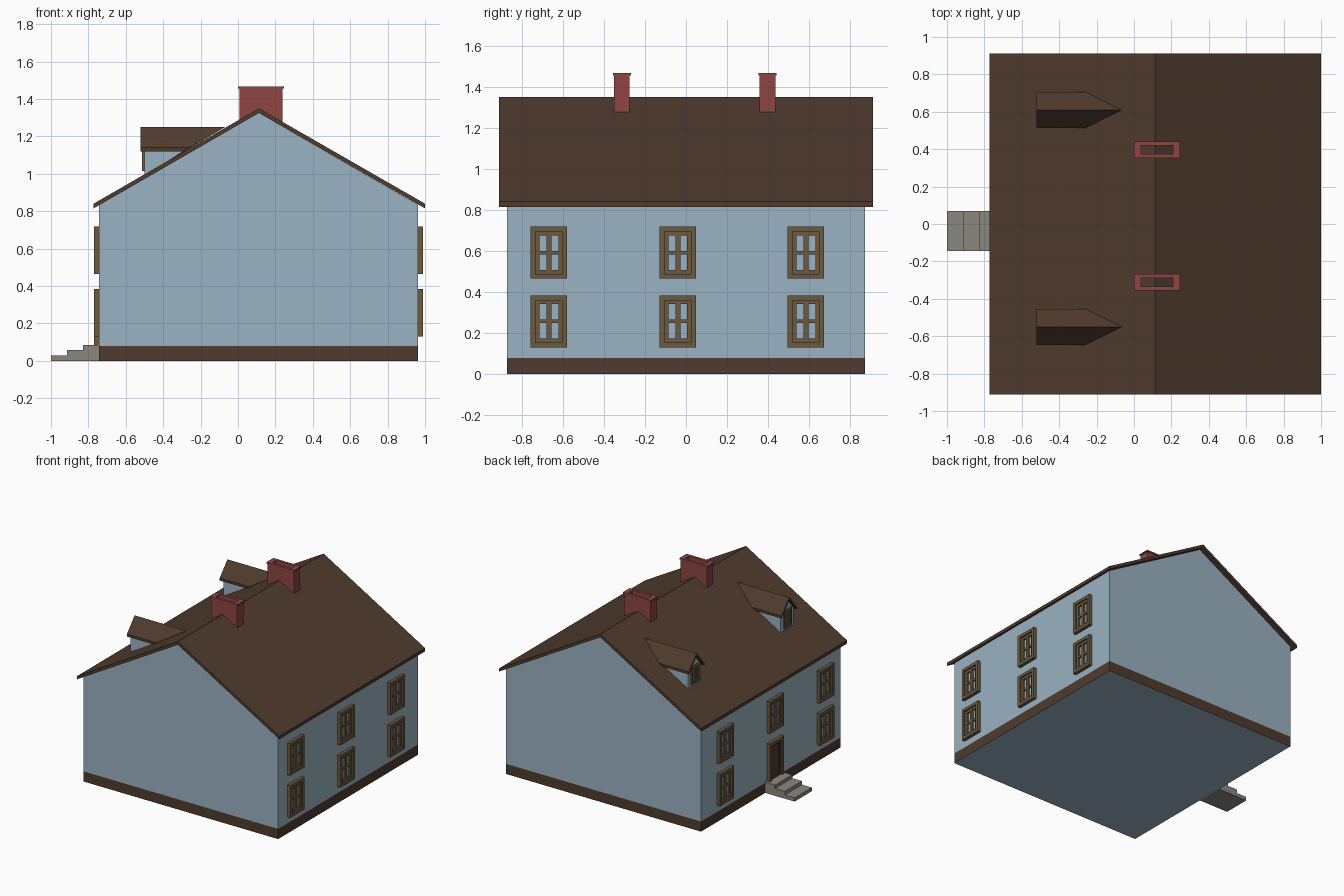
import bpy, bmesh

if "Cube" in bpy.data.objects:
    bpy.data.objects.remove(bpy.data.objects["Cube"])


def lin(c):
    c /= 255
    return c / 12.92 if c <= 0.04045 else ((c + 0.055) / 1.055) ** 2.4


def mat(name, r, g, b):
    m = bpy.data.materials.new(name)
    m.diffuse_color = (lin(r), lin(g), lin(b), 1)
    m.use_nodes = True
    m.node_tree.nodes["Principled BSDF"].inputs["Base Color"].default_value = m.diffuse_color
    return m


BLUE = mat("pale blue wall", 154, 178, 194)
BROWN = mat("dark brown", 80, 59, 46)
FRAME = mat("tan frame", 108, 90, 64)
BRICK = mat("red brick", 142, 70, 68)
STONE = mat("grey stone", 138, 135, 125)

# Main measurements
WX0, WX1, WY = -0.743, 0.963, 0.873      # walls
RX0, RX1, RY = -0.772, 1.0, 0.912        # roof edges
CX, TOP, EAVE, THICK = 0.112, 1.35, 0.84, 0.025
SLOPE = (TOP - EAVE) / (CX - RX0)


def finish(name, bm, *mats):
    bmesh.ops.recalc_face_normals(bm, faces=bm.faces)
    me = bpy.data.meshes.new(name)
    bm.to_mesh(me)
    bm.free()
    for m in mats:
        me.materials.append(m)
    ob = bpy.data.objects.new(name, me)
    bpy.context.collection.objects.link(ob)
    return ob


def loft(bm, a, b):
    """Solid between two matching outlines."""
    va = [bm.verts.new(p) for p in a]
    vb = [bm.verts.new(p) for p in b]
    n = len(va)
    bm.faces.new(va)
    bm.faces.new(vb[::-1])
    for i in range(n):
        j = (i + 1) % n
        bm.faces.new((va[j], va[i], vb[i], vb[j]))


def box(bm, x0, x1, y0, y1, z0, z1):
    loft(bm, [(x0, y0, z0), (x1, y0, z0), (x1, y1, z0), (x0, y1, z0)],
         [(x0, y0, z1), (x1, y0, z1), (x1, y1, z1), (x0, y1, z1)])


def under(x):
    return TOP - THICK - abs(x - CX) * SLOPE


# Walls with gables; the lowest band is the brown plinth
bm = bmesh.new()
outline = [(WX0, 0), (WX1, 0), (WX1, under(WX1)), (CX, under(CX)), (WX0, under(WX0))]
loft(bm, [(x, -WY, z) for x, z in outline], [(x, WY, z) for x, z in outline])
bmesh.ops.bisect_plane(bm, geom=bm.verts[:] + bm.edges[:] + bm.faces[:],
                       plane_co=(0, 0, 0.08), plane_no=(0, 0, 1))
for f in bm.faces:
    f.material_index = int(0.01 < f.calc_center_median().z < 0.08)
finish("walls", bm, BLUE, BROWN)

# Main roof
bm = bmesh.new()
outline = [(RX0, EAVE), (CX, TOP), (RX1, EAVE), (RX1, EAVE - THICK),
           (CX, TOP - THICK), (RX0, EAVE - THICK)]
loft(bm, [(x, -RY, z) for x, z in outline], [(x, RY, z) for x, z in outline])
finish("roof", bm, BROWN)


def bars(bm, x, out, y, z0, z1, w, t, sill=True):
    """Rectangular surround of bar width t, reaching 'out' from wall plane x."""
    xa, xb = sorted((x, x + out))
    h = w / 2
    box(bm, xa, xb, y - h, y - h + t, z0, z1)
    box(bm, xa, xb, y + h - t, y + h, z0, z1)
    box(bm, xa, xb, y - h + t, y + h - t, z1 - t, z1)
    if sill:
        box(bm, xa, xb, y - h + t, y + h - t, z0, z0 + t)


def window(name, x, side, y, z0, z1, w, t, depth):
    bm = bmesh.new()
    bars(bm, x, side * depth, y, z0, z1, w, t)                       # surround
    bars(bm, x, side * depth * 0.55, y, z0 + t, z1 - t, w - 2 * t, t * 0.8)  # sash
    xa, xb = sorted((x, x + side * depth * 0.5))
    zc, e = (z0 + z1) / 2, t * 1.8
    box(bm, xa, xb, y - t / 2, y + t / 2, z0 + e, z1 - e)            # upright
    for s in (-1, 1):                                                # crossbars
        ya, yb = sorted((y + s * t / 2, y + s * (w / 2 - e)))
        box(bm, xa, xb, ya, yb, zc - t * 0.35, zc + t * 0.35)
    finish(name, bm, FRAME)


# Windows on both long sides; the door replaces one
DOOR_Y = -0.04
for side, x in ((-1, WX0), (1, WX1)):
    for y in (-0.668, DOOR_Y, 0.584):
        for z0 in (0.13, 0.465):
            if not (side == -1 and y == DOOR_Y and z0 < 0.2):
                window("window", x, side, y, z0, z0 + 0.254, 0.178, 0.024, 0.026)

# Door
bm = bmesh.new()
bars(bm, WX0, -0.026, DOOR_Y, 0.085, 0.384, 0.178, 0.024, sill=False)
finish("door_frame", bm, FRAME)
bm = bmesh.new()
box(bm, WX0 - 0.008, WX0, DOOR_Y - 0.065, DOOR_Y + 0.065, 0.085, 0.36)
bars(bm, WX0 - 0.008, -0.006, DOOR_Y, 0.085, 0.36, 0.13, 0.018)
finish("door", bm, BROWN)

# Front steps
bm = bmesh.new()
prof = [(WX0, 0), (-1, 0), (-1, 0.029), (-0.914, 0.029), (-0.914, 0.058),
        (-0.829, 0.058), (-0.829, 0.085), (WX0, 0.085)]
loft(bm, [(x, -0.145, z) for x, z in prof], [(x, 0.07, z) for x, z in prof])
finish("steps", bm, STONE)


# Dormers, with back ends running into the main roof slope
def roof_x(z):
    return CX - (TOP - z) / SLOPE


def dormer_part(name, x, prof, y, m):
    bm = bmesh.new()
    loft(bm, [(x, y + dy, z) for dy, z in prof],
         [(max(x + 0.001, roof_x(z - 0.004)), y + dy, z) for dy, z in prof])
    finish(name, bm, m)


for y in (-0.55, 0.61):
    dormer_part("dormer_walls", -0.5, [(-0.08, 0.993), (0.08, 0.993), (0.08, 1.137),
                                       (0, 1.23), (-0.08, 1.137)], y, BLUE)
    dormer_part("dormer_roof", -0.52, [(-0.096, 1.14), (0, 1.251), (0.096, 1.14),
                                       (0.096, 1.12), (0, 1.231), (-0.096, 1.12)], y, BROWN)
    window("dormer_window", -0.5, -1, y, 1.015, 1.155, 0.095, 0.013, 0.012)


# Hollow chimneys straddling the ridge
def tube(bm, hx, hy, y, z1, bottoms, x=0.123, ix=0.085, iy=0.023):
    rings = []
    for a, b, low in ((hx, hy, False), (hx, hy, True), (ix, iy, True), (ix, iy, False)):
        ring = []
        for px in (-a, 0, a):
            ring.append((px, -b))
        for px in (a, 0, -a):
            ring.append((px, b))
        pts = []
        for px, py in ring:
            gx = CX if px == 0 else x + px
            z = z1 if not low else bottoms(gx)
            pts.append(bm.verts.new((gx, y + py, z)))
        rings.append(pts)
    for k in range(4):
        r, s = rings[k], rings[(k + 1) % 4]
        for i in range(6):
            j = (i + 1) % 6
            bm.faces.new((r[i], r[j], s[j], s[i]))


for y in (-0.312, 0.397):
    bm = bmesh.new()
    tube(bm, 0.115, 0.038, y, 1.455, lambda gx: under(gx) + 0.015)
    tube(bm, 0.122, 0.044, y, 1.466, lambda gx: 1.455)
    finish("chimney", bm, BRICK)
